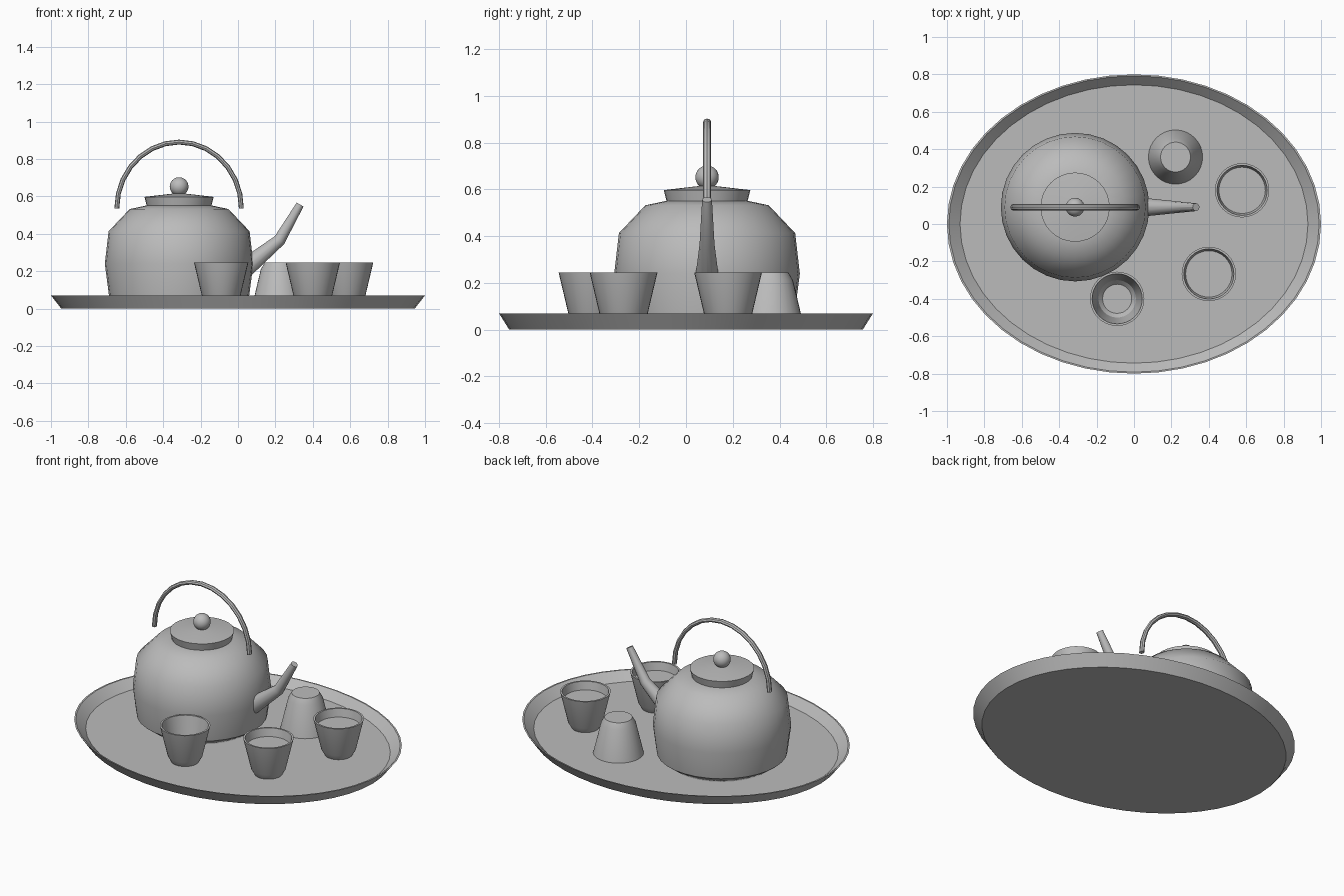
import bpy, bmesh, math
from mathutils import Vector

if "Cube" in bpy.data.objects:
    bpy.data.objects.remove(bpy.data.objects["Cube"])

grey = bpy.data.materials.new("plain_grey")
grey.diffuse_color = (0.5, 0.5, 0.5, 1)
grey.use_nodes = True
grey.node_tree.nodes["Principled BSDF"].inputs["Base Color"].default_value = grey.diffuse_color


def skin(name, rings, loc=(0, 0, 0), close=False, flip=False, angle=30):
    """Bridge rings of points into a surface; end rings are capped unless closed."""
    bm = bmesh.new()
    rows = [[bm.verts.new(p) for p in ring] for ring in rings]
    n = len(rows[0])
    pairs = list(zip(rows, rows[1:])) + ([(rows[-1], rows[0])] if close else [])
    for a, b in pairs:
        for i in range(n):
            j = (i + 1) % n
            bm.faces.new((a[i], a[j], b[j], b[i]))
    if not close:
        bm.faces.new(rows[0][::-1])
        bm.faces.new(rows[-1])
    bmesh.ops.recalc_face_normals(bm, faces=bm.faces)
    me = bpy.data.meshes.new(name)
    bm.to_mesh(me)
    bm.free()
    me.materials.append(grey)
    ob = bpy.data.objects.new(name, me)
    bpy.context.collection.objects.link(ob)
    ob.location = loc
    if flip:
        ob.rotation_euler.x = math.pi
    smooth(ob, angle)
    return ob


def smooth(ob, angle):
    bpy.ops.object.select_all(action='DESELECT')
    ob.select_set(True)
    bpy.context.view_layer.objects.active = ob
    bpy.ops.object.shade_smooth_by_angle(angle=math.radians(angle))


def lathe(name, profile, sides=32, sy=1.0, **kw):
    """Spin (radius, z) points around z; sy squashes the result along y."""
    turn = [2 * math.pi * i / sides for i in range(sides)]
    rings = [[(r * math.cos(t), sy * r * math.sin(t), z) for t in turn] for r, z in profile]
    return skin(name, rings, **kw)


def tube(name, path, radii, loc, sides=12, widen=1.0):
    """Sweep a round section along a path in the xz plane."""
    pts = [Vector((x, 0, z)) for x, z in path]
    rings = []
    for i, p in enumerate(pts):
        a = (p - pts[i - 1]).normalized() if i else None
        b = (pts[i + 1] - p).normalized() if i < len(pts) - 1 else None
        d = ((a or b) + (b or a)).normalized()
        side = Vector((-d.z, 0, d.x)) / (d.dot(a or b))
        rings.append([p + radii[i] * (math.cos(t) * side + widen * math.sin(t) * Vector((0, 1, 0)))
                      for t in (2 * math.pi * k / sides for k in range(sides))])
    return skin(name, rings, loc)


FLOOR = 0.02

# Oval tray with a sloping rim
lathe("tray", [(0.945, 0), (1.0, 0.07), (0.99, 0.07), (0.93, FLOOR)], 48, 0.8)

# Kettle body, lid and knob
KX, KY = -0.315, 0.09
lathe("kettle_body", [(0.31, FLOOR), (0.375, 0.07), (0.397, 0.24), (0.377, 0.413),
                      (0.264, 0.532), (0.17, 0.552)], loc=(KX, KY, 0), angle=40)
lathe("kettle_lid", [(0.172, 0.545), (0.185, 0.597), (0.03, 0.615)], loc=(KX, KY, 0))
bpy.ops.mesh.primitive_uv_sphere_add(segments=24, ring_count=16, radius=0.05, location=(KX, KY, 0.652))
knob = bpy.context.object
knob.name = "lid_knob"
knob.data.materials.append(grey)
smooth(knob, 30)

# Arched handle
arc = [math.pi * i / 14 for i in range(15)]
tube("kettle_handle", [(-0.333 * math.cos(t), 0.535 + 0.355 * math.sin(t)) for t in arc],
     [0.013] * 15, (KX, KY, 0), 8, 1.3)

# Bent spout
tube("kettle_spout", [(0.0, 0.185), (0.222, 0.366), (0.332, 0.556)], [0.055, 0.032, 0.021], (0, KY, 0))

# Cups: thin-walled, tapered, with a rounded base
CUP_H = 0.225
cup = [(0.08, 0), (0.1, 0.035), (0.145, CUP_H), (0.134, CUP_H), (0.1, 0.05), (0.078, 0.025)]
for name, x, y in [("empty_cup", -0.09, -0.40), ("front_cup", 0.40, -0.267), ("right_cup", 0.578, 0.18)]:
    lathe(name, cup, loc=(x, y, FLOOR))
    if name != "empty_cup":
        lathe(name + "_drink", [(0.115, 0.14), (0.124, 0.175)], loc=(x, y, FLOOR))
lathe("upturned_cup", cup, loc=(0.222, 0.358, FLOOR + CUP_H), flip=True)
